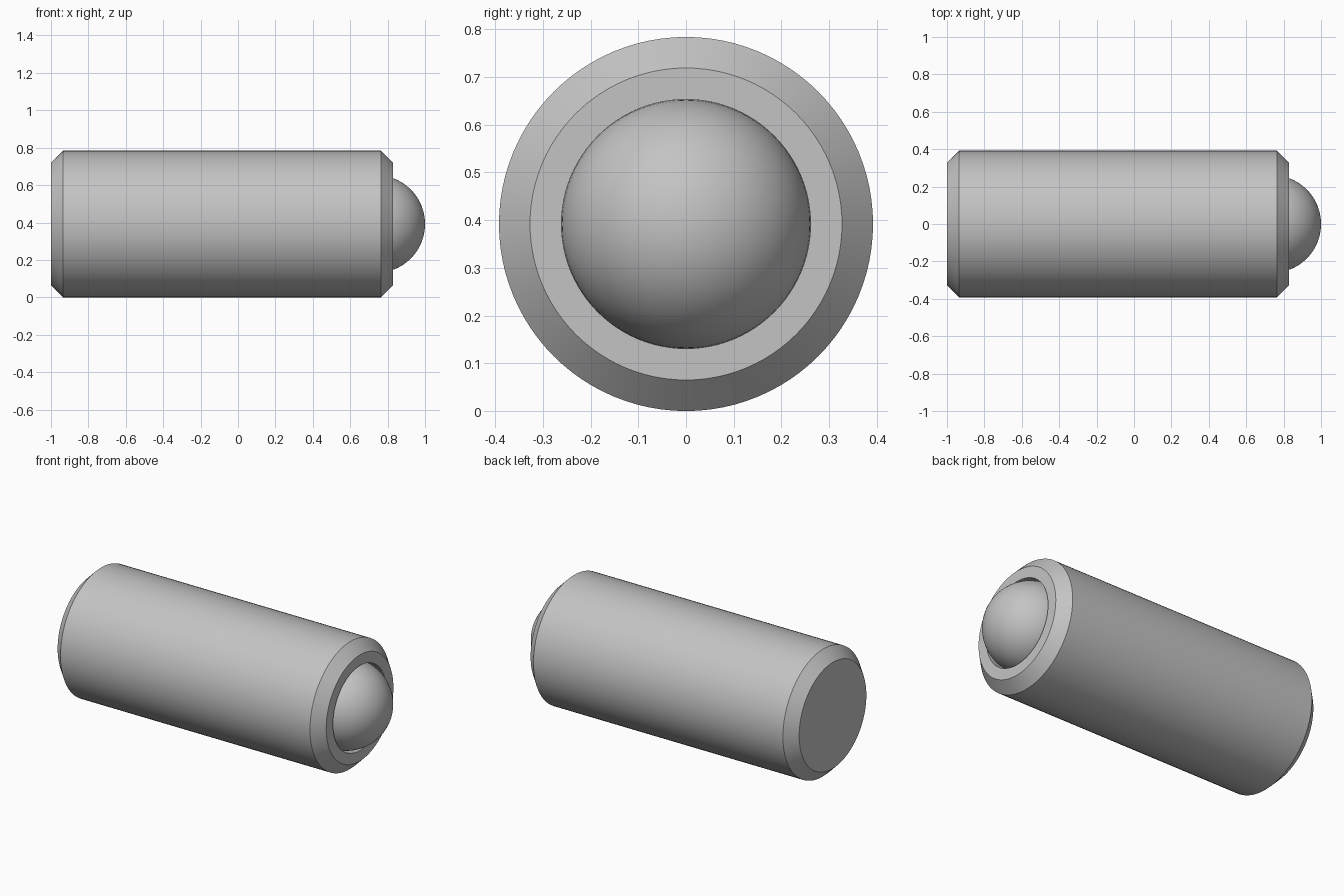
import bpy
import bmesh
import math
from mathutils import Matrix, Vector

cube = bpy.data.objects.get("Cube")
if cube:
    bpy.data.objects.remove(cube, do_unlink=True)

R = 0.392          # body radius, also the axis height
BALL_R = 0.261
BALL_X = 1.0 - BALL_R
AXIS = Vector((0, 0, R))

steel = bpy.data.materials.new("grey_steel")
steel.use_nodes = True
colour = (0.55, 0.55, 0.55, 1)
steel.diffuse_color = colour
steel.node_tree.nodes["Principled BSDF"].inputs["Base Color"].default_value = colour


def make_object(name, bm):
    bmesh.ops.recalc_face_normals(bm, faces=bm.faces)
    mesh = bpy.data.meshes.new(name)
    bm.to_mesh(mesh)
    bm.free()
    mesh.materials.append(steel)
    obj = bpy.data.objects.new(name, mesh)
    bpy.context.collection.objects.link(obj)
    bpy.ops.object.select_all(action="DESELECT")
    obj.select_set(True)
    bpy.context.view_layer.objects.active = obj
    bpy.ops.object.shade_smooth_by_angle(angle=math.radians(30))
    return obj


def lathe(name, profile, sides=96):
    """Revolve (x, radius) points about the long axis."""
    bm = bmesh.new()
    verts = [bm.verts.new((x, 0, R + r)) for x, r in profile]
    edges = [bm.edges.new(pair) for pair in zip(verts, verts[1:])]
    bmesh.ops.spin(bm, geom=verts + edges, cent=AXIS, axis=(1, 0, 0),
                   angle=math.tau, steps=sides, use_duplicate=False)
    bmesh.ops.remove_doubles(bm, verts=bm.verts, dist=1e-5)
    return make_object(name, bm)


# Chamfered cylindrical body with a blind bore in the +x end
lathe("plunger_body", [
    (-1, 0), (-1, 0.327), (-0.935, R), (0.765, R), (0.83, 0.327),
    (0.83, BALL_R), (0.48, BALL_R), (0.48, 0),
])

# Ball seated in the bore, its poles on the long axis
bm = bmesh.new()
bmesh.ops.create_uvsphere(
    bm, u_segments=96, v_segments=48, radius=BALL_R,
    matrix=Matrix.Translation((BALL_X, 0, R)) @ Matrix.Rotation(math.pi / 2, 4, "Y"))
make_object("ball", bm)
